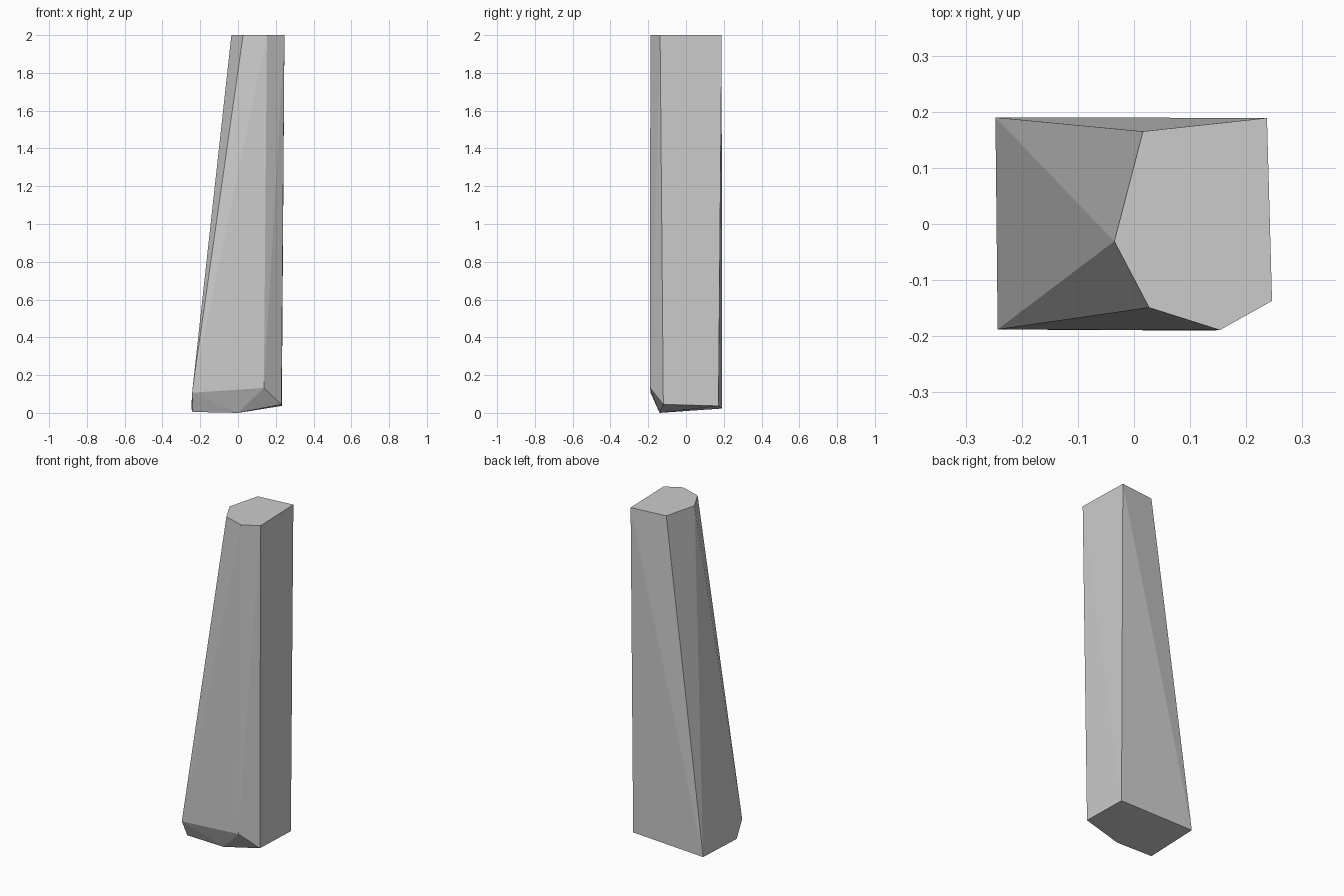
import bpy, bmesh

if "Cube" in bpy.data.objects:
    bpy.data.objects.remove(bpy.data.objects["Cube"])

# Flat top outline of the leaning stone shard
top = [(0.016, 0.165), (-0.035, -0.031), (0.027, -0.149),
       (0.153, -0.189), (0.246, -0.137), (0.237, 0.189)]
# Chipped, uneven base
base = [(-0.243, -0.188, 0.107), (-0.24, -0.14, 0.005), (0.0, -0.14, 0.0),
        (0.137, -0.19, 0.132), (0.23, -0.12, 0.045), (0.232, 0.172, 0.037),
        (-0.247, 0.19, 0.023)]

# Wrap the two outlines in a faceted convex skin
bm = bmesh.new()
for x, y in top:
    bm.verts.new((x, y, 2.0))
for p in base:
    bm.verts.new(p)
bmesh.ops.convex_hull(bm, input=bm.verts[:])
bmesh.ops.dissolve_limit(bm, angle_limit=0.01, verts=bm.verts[:], edges=bm.edges[:])
bmesh.ops.recalc_face_normals(bm, faces=bm.faces[:])

mesh = bpy.data.meshes.new("stone_shard")
bm.to_mesh(mesh)
bm.free()
shard = bpy.data.objects.new("stone_shard", mesh)
bpy.context.collection.objects.link(shard)
